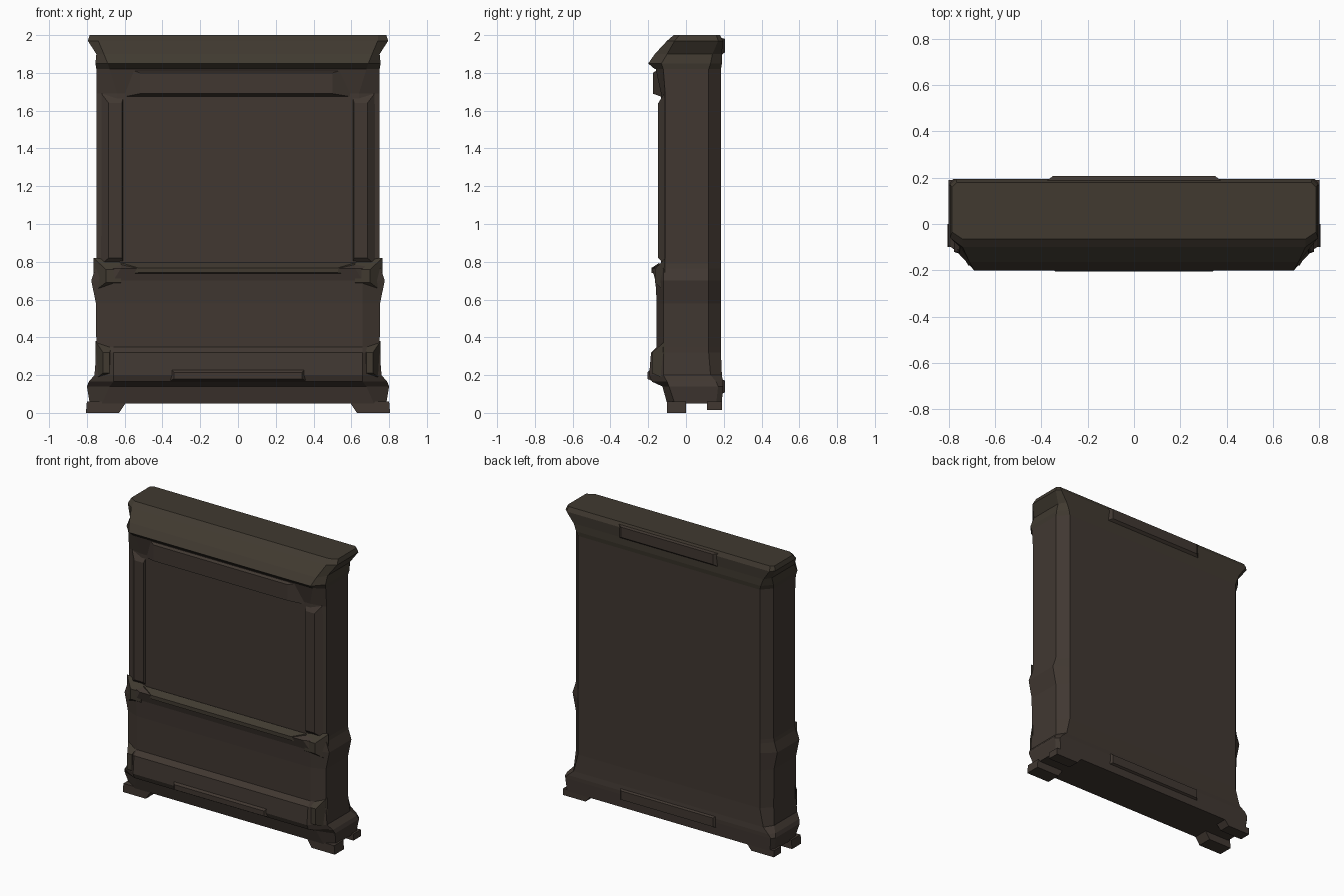
import bpy, bmesh

if "Cube" in bpy.data.objects:
    bpy.data.objects.remove(bpy.data.objects["Cube"])


def material(name, rgb):
    m = bpy.data.materials.new(name)
    m.diffuse_color = (*rgb, 1)
    m.use_nodes = True
    m.node_tree.nodes["Principled BSDF"].inputs["Base Color"].default_value = m.diffuse_color
    return m


WOOD = material("dark brown wood", (0.052, 0.039, 0.031))
TRIM = material("olive brown trim", (0.052, 0.042, 0.030))


def make(name, verts, faces, mat):
    mesh = bpy.data.meshes.new(name)
    mesh.from_pydata(verts, [], faces)
    bm = bmesh.new()
    bm.from_mesh(mesh)
    bmesh.ops.recalc_face_normals(bm, faces=bm.faces)
    bm.to_mesh(mesh)
    bm.free()
    mesh.materials.append(mat)
    ob = bpy.data.objects.new(name, mesh)
    bpy.context.collection.objects.link(ob)
    return ob


def loft(name, rings, mat):
    """Skin a stack of equal-length rings and cap both ends."""
    n = len(rings[0])
    verts = [p for r in rings for p in r]
    faces = [list(range(n)), list(range((len(rings) - 1) * n, len(rings) * n))]
    for k in range(len(rings) - 1):
        for i in range(n):
            j = (i + 1) % n
            faces.append([k * n + i, k * n + j, (k + 1) * n + j, (k + 1) * n + i])
    return make(name, verts, faces, mat)


def octagon(z, w, ys, wf, yf, wb, ybs, yb):
    """Level outline: side half width, then chamfered front and back."""
    return [(-wf, yf, z), (wf, yf, z), (w, ys, z), (w, ybs, z),
            (wb, yb, z), (-wb, yb, z), (-w, ybs, z), (-w, ys, z)]


def plate(name, y_in, y_out, outer, inner, mat):
    """Raised plate with sloped rims; outlines are (x0, x1, z0, z1)."""
    def ring(r, y):
        return [(r[0], y, r[2]), (r[1], y, r[2]), (r[1], y, r[3]), (r[0], y, r[3])]
    return loft(name, [ring(outer, y_in), ring(inner, y_out)], mat)


def block(name, x, y, z, mat, top_x=None):
    """Box with an optionally different x span at the top."""
    t = top_x or x

    def ring(s, h):
        return [(s[0], y[0], h), (s[1], y[0], h), (s[1], y[1], h), (s[0], y[1], h)]
    return loft(name, [ring(x, z[0]), ring(t, z[1])], mat)


# plinth, with an overhanging front moulding
plinth = [
    (0.05, .785, -.06, .72, -.10, .77, .16, .19),
    (0.14, .80, -.09, .68, -.125, .78, .17, .195),
    (0.165, .79, -.10, .66, -.18, .76, .16, .195),
    (0.20, .76, -.12, .66, -.195, .72, .13, .19),
    (0.32, .75, -.12, .66, -.185, .69, .12, .185),
    (0.35, .75, -.12, .66, -.155, .69, .12, .185)]
loft("plinth", [octagon(*r) for r in plinth], WOOD)

# carcass, with the middle rail swelling out
carcass = [
    (0.35, .75, -.12, .66, -.155, .69, .12, .185),
    (0.58, .752, -.12, .66, -.155, .69, .12, .185),
    (0.70, .777, -.12, .66, -.162, .69, .12, .185),
    (0.765, .755, -.12, .62, -.18, .69, .12, .185),
    (0.79, .75, -.11, .62, -.132, .69, .12, .185),
    (1.69, .75, -.11, .64, -.132, .69, .12, .185),
    (1.82, .75, -.12, .68, -.160, .69, .12, .185)]
loft("carcass", [octagon(*r) for r in carcass], WOOD)

# cornice, sloping back to the top
cornice = [
    (1.82, .75, -.12, .68, -.165, .69, .12, .185),
    (1.85, .755, -.13, .69, -.20, .70, .13, .19),
    (1.90, .75, -.10, .71, -.165, .72, .14, .19),
    (1.97, .795, -.06, .74, -.10, .77, .17, .195),
    (2.00, .785, -.035, .74, -.065, .765, .16, .18)]
loft("cornice", [octagon(*r) for r in cornice], TRIM)

# plates on the front and back
plate("top_rail_plate", -.12, -.175, (-.62, .62, 1.67, 1.835), (-.52, .50, 1.69, 1.80), WOOD)
plate("middle_ledge", -.14, -.182, (-.62, .62, .725, .795), (-.53, .53, .742, .768), TRIM)
plate("plinth_plate", -.17, -.205, (-.37, .37, .165, .25), (-.34, .34, .18, .215), WOOD)
plate("back_top_plate", .17, .207, (-.40, .40, 1.88, 1.99), (-.35, .35, 1.91, 1.98), WOOD)
plate("back_bottom_plate", .17, .207, (-.38, .38, .09, .19), (-.35, .35, .11, .17), WOOD)

# paired stiles, corner blocks and feet
for s, side in ((-1, "left"), (1, "right")):
    def span(a, b):
        return (s * a, s * b)
    plate(side + "_stile", -.11, -.147, (*span(.60, .73), .78, 1.70),
          (*span(.615, .685), .82, 1.64), WOOD)
    plate(side + "_rail_corner", -.11, -.165, (*span(.60, .765), .64, .82),
          (*span(.62, .70), .69, .76), TRIM)
    plate(side + "_plinth_corner", -.11, -.18, (*span(.66, .755), .18, .38),
          (*span(.68, .715), .21, .32), TRIM)
    block(side + "_front_foot", span(.63, .805), (-.10, 0), (0, .06), WOOD, span(.59, .80))
    block(side + "_back_foot", span(.63, .80), (.11, .19), (.015, .06), WOOD, span(.59, .80))
